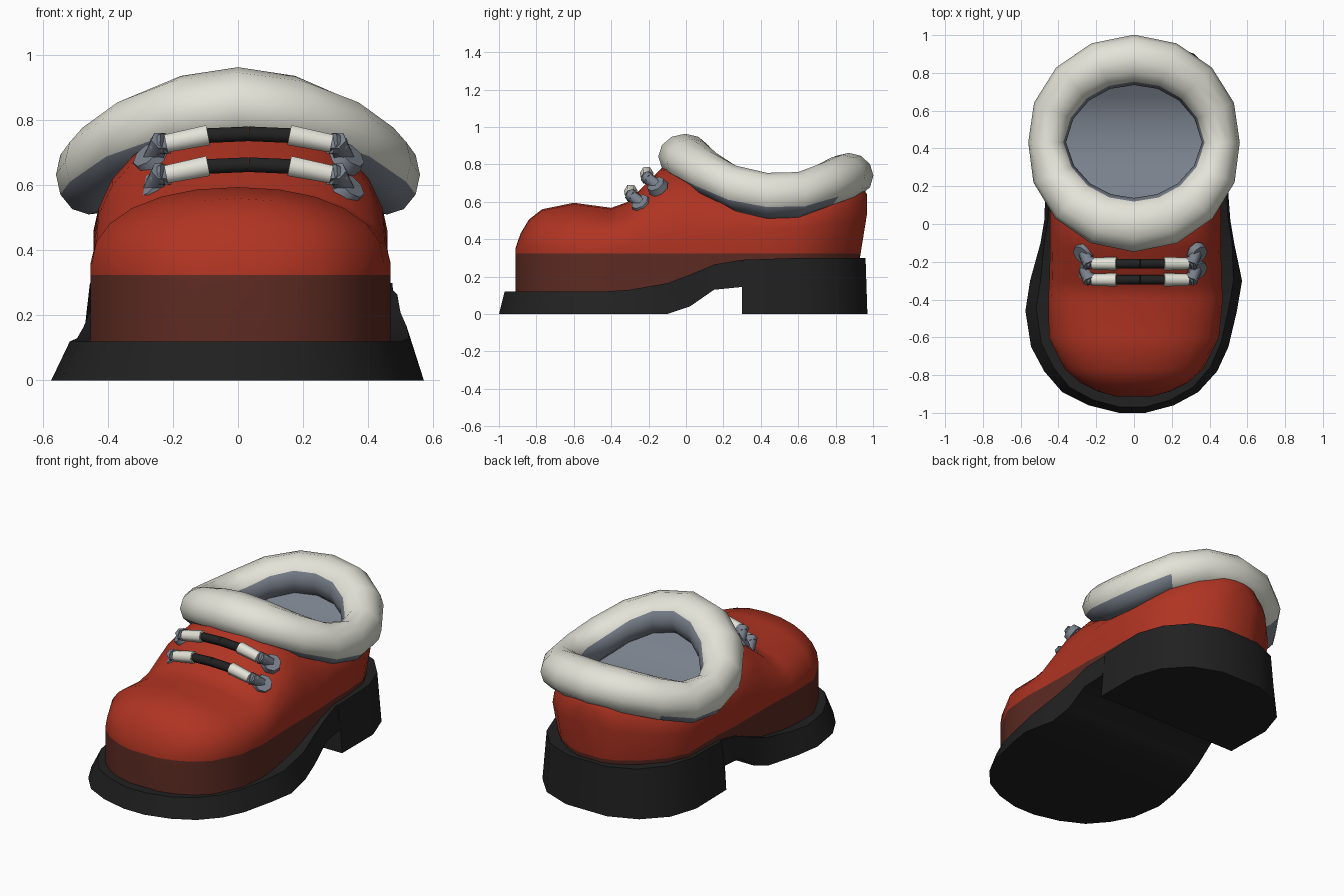
import bpy, bmesh, math
from mathutils import Vector

if "Cube" in bpy.data.objects:
    bpy.data.objects.remove(bpy.data.objects["Cube"])


def material(name, rgb):
    m = bpy.data.materials.new(name)
    m.diffuse_color = (*rgb, 1)
    m.use_nodes = True
    m.node_tree.nodes["Principled BSDF"].inputs["Base Color"].default_value = m.diffuse_color
    return m


RED = material("red leather", (0.43, 0.034, 0.016))
BROWN = material("dark brown band", (0.11, 0.024, 0.016))
GREY = material("grey lining", (0.195, 0.22, 0.265))
BLACK = material("black rubber", (0.015, 0.015, 0.015))
WHITE = material("white fur", (0.77, 0.77, 0.69))


def loft(name, loops, mats, closed=False, rule=None):
    """Skin a row of equal closed loops; rule(i, k) gives the material of each face."""
    bm = bmesh.new()
    rows = [[bm.verts.new(p) for p in loop] for loop in loops]
    n = len(rows[0])
    for i in range(len(rows) if closed else len(rows) - 1):
        a, b = rows[i], rows[(i + 1) % len(rows)]
        for k in range(n):
            f = bm.faces.new((a[k], a[(k + 1) % n], b[(k + 1) % n], b[k]))
            f.material_index = rule(i, k) if rule else 0
    if not closed:
        for row in (rows[0], rows[-1]):
            f = bm.faces.new(row)
            f.material_index = rule(0, 0) if rule else 0
    bmesh.ops.recalc_face_normals(bm, faces=bm.faces)
    me = bpy.data.meshes.new(name)
    bm.to_mesh(me)
    bm.free()
    for m in mats:
        me.materials.append(m)
    ob = bpy.data.objects.new(name, me)
    bpy.context.collection.objects.link(ob)
    return ob


def bar(name, p, q, r1, r2, mat, sides=6):
    """Tapered rod from p to q."""
    p, q = Vector(p), Vector(q)
    rot = (q - p).to_track_quat('Z', 'Y')
    ring = [(math.cos(2 * math.pi * k / sides), math.sin(2 * math.pi * k / sides)) for k in range(sides)]
    loops = [[c + rot @ Vector((u * r, v * r, 0)) for u, v in ring] for c, r in ((p, r1), (q, r2))]
    return loft(name, loops, [mat])


# Sole with arch and heel: y, left, right, bottom z, top z
sole_rows = [(-1.0, -.08, .06, 0, .12), (-.96, -.24, .21, 0, .12), (-.89, -.38, .34, 0, .12),
             (-.78, -.475, .44, 0, .12), (-.65, -.545, .50, 0, .12), (-.46, -.575, .545, 0, .12),
             (-.3, -.55, .572, 0, .13), (-.1, -.495, .53, 0, .165), (.02, -.475, .51, .04, .21),
             (.15, -.47, .50, .13, .265), (.299, -.475, .49, .145, .29), (.3, -.485, .50, 0, .29),
             (.6, -.49, .50, 0, .3), (.77, -.435, .44, 0, .3), (.9, -.31, .32, 0, .3), (.97, -.14, .14, 0, .3)]
loops = []
for y, l, r, zb, zt in sole_rows:
    s = .92 if y < -.2 else .98 if y < .2 else .95
    yt = y * .97 if y < -.4 else y - (.01 if y > .7 else 0)
    loops.append([(l, y, zb), (r, y, zb), (r * s, yt, zt), (l * (s - .02), yt, zt)])
sole = loft("sole", loops, [BLACK])

# Leather upper: y, half width, bottom z, shoulder z, ridge z
upper_rows = [(-.912, .10, .1, .3, .35), (-.885, .195, .1, .31, .43), (-.84, .285, .1, .33, .505),
              (-.77, .365, .1, .34, .56), (-.6, .45, .1, .36, .595), (-.4, .462, .1, .36, .568),
              (-.31, .457, .1, .37, .60), (-.13, .452, .12, .40, .78), (0, .452, .16, .42, .80),
              (.14, .452, .2, .43, .76), (.29, .452, .22, .46, .69), (.435, .452, .22, .46, .66),
              (.6, .445, .22, .46, .68), (.75, .385, .22, .48, .72), (.87, .27, .22, .5, .74),
              (.94, .16, .22, .52, .69), (.967, .08, .22, .53, .64)]
STEPS = 12
loops = []
for y, w, zb, zs, zt in upper_rows:
    cx = .008 if -.5 < y < .5 else 0
    yb = y - .05 if y > .7 else y
    wb = w * .96 if y > .2 else w
    loop = [(cx + wb, yb, zb)]
    for k in range(STEPS + 1):
        t = math.pi * k / STEPS
        c, s = math.cos(t), max(math.sin(t), 0)
        loop.append((cx + w * math.copysign(abs(c) ** .93, c), y, zs + (zt - zs) * s ** .93))
    loop.append((cx - wb, yb, zb))
    loops.append(loop)
slots = [RED, BROWN, GREY]
upper = loft("leather_upper", loops, slots)
# Brown band below a level cut
bm = bmesh.new()
bm.from_mesh(upper.data)
bmesh.ops.bisect_plane(bm, geom=bm.verts[:] + bm.edges[:] + bm.faces[:],
                       plane_co=(0, 0, .325), plane_no=(0, 0, 1))
for f in bm.faces:
    f.material_index = 1 if f.calc_center_median().z < .325 else 0
bm.to_mesh(upper.data)
bm.free()

# Foot opening cut out, widening under the collar
loops = []
for z, s in ((.40, 1), (.5, 1.01), (.9, 1.14)):
    loops.append([(.372 * s * math.cos(k * math.pi / 16), .44 + .32 * s * math.sin(k * math.pi / 16), z)
                  for k in range(32)])
cutter = loft("opening_cutter", loops, slots, rule=lambda i, k: 2)
cutter.hide_render = True
mod = upper.modifiers.new("opening", 'BOOLEAN')
mod.operation = 'DIFFERENCE'
mod.solver = 'EXACT'
mod.object = cutter
bpy.context.view_layer.update()
deps = bpy.context.evaluated_depsgraph_get()
cut_mesh = bpy.data.meshes.new_from_object(upper.evaluated_get(deps))
upper.modifiers.clear()
upper.data = cut_mesh
bpy.data.objects.remove(cutter)

# Fur collar: saddle-shaped ring, grey inside and underneath (white outside at the heel)
SIDES = 12
heights = [.842, .815, .75, .672, .633, .637, .69, .73, .74]   # front to back


def collar_point(i, u, v):
    """Point in the tube section at ring step i; u outward, v upward, both -1 to 1."""
    a = math.pi * i / 8
    dx, dy = math.sin(a), -math.cos(a)
    rh = .1 + .033 * abs(dy) + .01 * max(-dy, 0)
    return (dx * (.46 + rh * u), .432 + dy * (.437 + rh * u), heights[min(i, 16 - i)] + .122 * v)


def fur_rule(i, k):
    if k in (9, 10):
        return 0 if 6 <= i <= 9 else 1
    return 1 if 5 <= k <= 8 else 0


angles = [2 * math.pi * k / SIDES for k in range(SIDES)]
loft("fur_collar", [[collar_point(i, math.cos(p), math.sin(p)) for p in angles] for i in range(16)],
     [WHITE, GREY], closed=True, rule=fur_rule)

# Insole: curved grey floor closing the bottom of the collar
loops = []
for i in range(9):
    x, y, z = collar_point(i, -.72, -.68)
    x = max(x, .01)
    loops.append([(-x, y, z), (x, y, z), (x, y, z - .02), (-x, y, z - .02)])
loft("insole", loops, [GREY])

# Two laces: black strap, white ends, grey hooks with base discs
for n, (y, z) in enumerate(((-.21, .755), (-.295, .66))):
    tag = ("upper", "lower")[n]
    c = .033
    bar(tag + "_lace_left", (c, y, z + .004), (c - .14, y, z - .002), .026, .026, BLACK)
    bar(tag + "_lace_right", (c, y, z + .004), (c + .14, y, z - .002), .026, .026, BLACK)
    for side, label in ((-1, "left"), (1, "right")):
        inner = Vector((c + side * .125, y, z))
        outer = Vector((c + side * .255, y, z - .026))
        foot = Vector((c + side * .305, y + .085, z - .09))
        bar(f"{tag}_{label}_lace_tip", inner, outer, .036, .032, WHITE)
        bar(f"{tag}_{label}_hook_bend", outer, outer + Vector((side * .035, .02, -.01)), .036, .03, GREY)
        bar(f"{tag}_{label}_hook", outer + Vector((side * .014, -.01, .01)), foot, .033, .032, GREY)
        axis = Vector((side * .6, -.45, .65)).normalized()
        mid = foot + Vector((0, -.03, .02))
        bar(f"{tag}_{label}_hook_base", mid - axis * .02, mid + axis * .018, .058, .05, GREY, 8)

# Smooth shading with sharp edges kept: leather parts first, then soft parts
leather = {sole, upper}
for group, angle in ((leather, 40), (set(bpy.data.objects) - leather, 65)):
    for ob in bpy.data.objects:
        ob.select_set(ob in group)
    bpy.context.view_layer.objects.active = next(iter(group))
    bpy.ops.object.shade_smooth_by_angle(angle=math.radians(angle))
